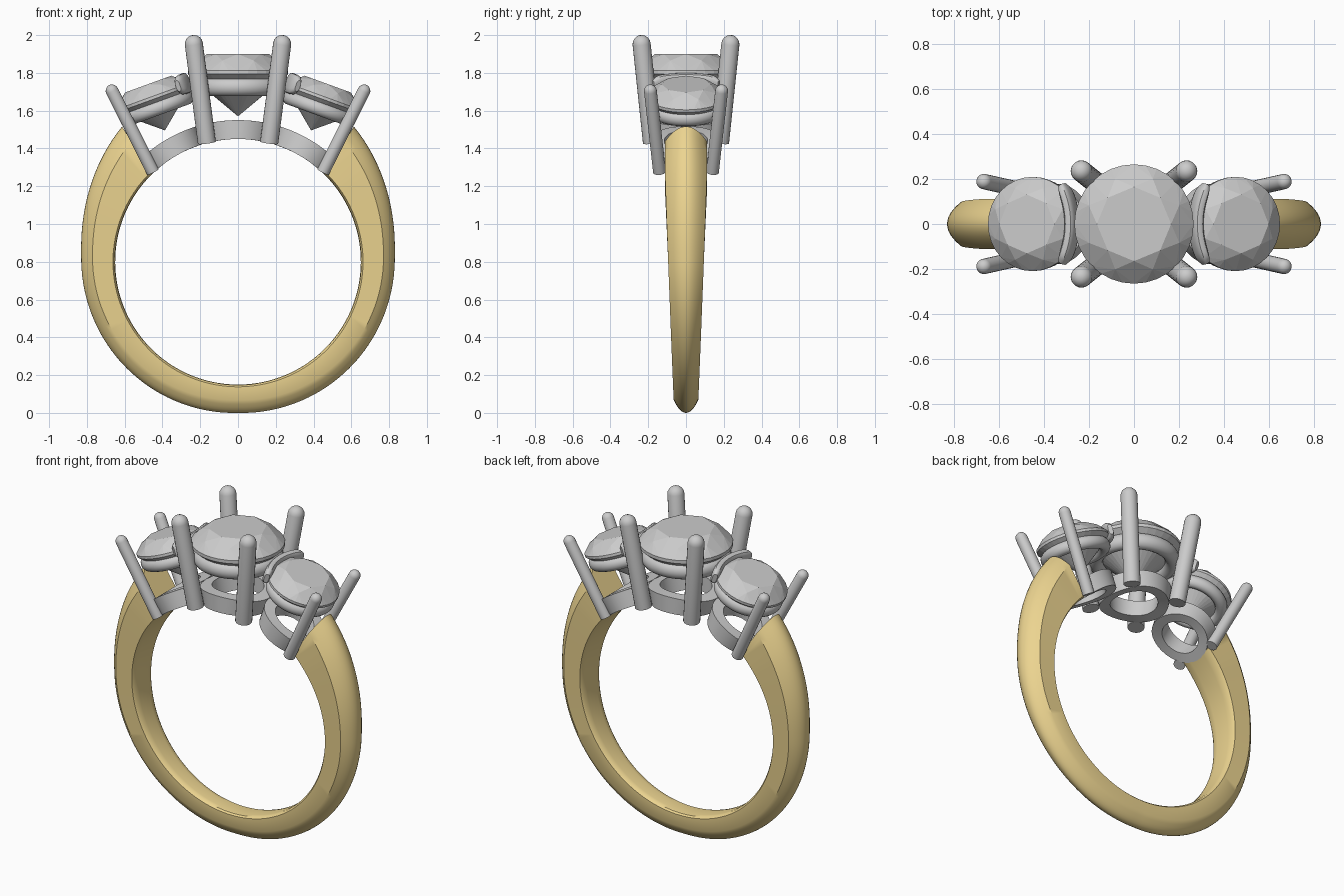
import bpy, bmesh
from math import sin, cos, pi, radians
from mathutils import Vector, Matrix

if "Cube" in bpy.data.objects:
    bpy.data.objects.remove(bpy.data.objects["Cube"])

CZ, R_IN = 0.80, 0.65          # finger hole centre height and radius

gold = bpy.data.materials.new("gold")
gold.diffuse_color = (0.84, 0.66, 0.28, 1)
gold.use_nodes = True
gold.node_tree.nodes["Principled BSDF"].inputs["Base Color"].default_value = gold.diffuse_color


def finish(name, bm, smooth=True, mat=None):
    bmesh.ops.recalc_face_normals(bm, faces=bm.faces[:])
    me = bpy.data.meshes.new(name)
    bm.to_mesh(me)
    bm.free()
    ob = bpy.data.objects.new(name, me)
    bpy.context.collection.objects.link(ob)
    if mat:
        me.materials.append(mat)
    if smooth:
        bpy.ops.object.select_all(action='DESELECT')
        ob.select_set(True)
        bpy.context.view_layer.objects.active = ob
        bpy.ops.object.shade_smooth_by_angle(angle=radians(35))
    return ob


def loft(name, rings, loop=False, mat=None):
    """Skin closed cross-sections; cap the ends unless the path loops."""
    bm = bmesh.new()
    vs = [[bm.verts.new(p) for p in r] for r in rings]
    n = len(vs[0])
    for i in range(len(vs) - (0 if loop else 1)):
        a, b = vs[i], vs[(i + 1) % len(vs)]
        for j in range(n):
            k = (j + 1) % n
            bm.faces.new((a[j], a[k], b[k], b[j]))
    if not loop:
        bm.faces.new(vs[0])
        bm.faces.new(vs[-1])
    return finish(name, bm, True, mat)


def circle(r, z, n, off=0.0):
    return [Vector((r * cos(2 * pi * (i + off) / n), r * sin(2 * pi * (i + off) / n), z))
            for i in range(n)]


def stone(name, s, m):
    """Round cut stone, girdle at local z = 0, as the hull of its facet corners."""
    pts = (circle(.165, .095, 8) + circle(.218, .06, 8, .5) + circle(.265, .008, 32)
           + circle(.265, -.012, 32) + circle(.20, -.068, 8) + [Vector((0, 0, -.235))])
    bm = bmesh.new()
    for p in pts:
        bm.verts.new(m @ (p * s))
    bmesh.ops.convex_hull(bm, input=bm.verts[:])
    bmesh.ops.dissolve_limit(bm, angle_limit=radians(1), verts=bm.verts[:], edges=bm.edges[:])
    finish(name, bm, False)


def seat_ring(name, r, z, hr, hz, m):
    """Rounded ring under a stone."""
    rings = []
    for i in range(48):
        a = 2 * pi * i / 48
        rings.append([m @ Vector(((r + hr * cos(t)) * cos(a), (r + hr * cos(t)) * sin(a),
                                  z + hz * sin(t)))
                      for t in [2 * pi * j / 14 for j in range(14)]])
    loft(name, rings, True)


def prong(name, base, tip, r):
    """Straight round claw with a domed tip."""
    base, tip = Vector(base), Vector(tip)
    d = tip - base
    m = Matrix.Translation(base) @ d.to_track_quat('Z', 'Y').to_matrix().to_4x4()
    ln = d.length
    prof = [(r, 0), (r, ln - r)]
    prof += [(r * cos(t), ln - r + r * sin(t)) for t in [radians(a) for a in (20, 40, 60, 78)]]
    loft(name, [[m @ p for p in circle(q, z, 20)] for q, z in prof])


def gallery_ring(name, theta0, r1, r2, side=1):
    """Flat ring under a stone, bent to follow the finger hole."""
    rings = []
    for i in range(48):
        a = 2 * pi * i / 48
        ring = []
        for rho, h in ((r1, 0), (r2, 0), (r2, .1), (r1, .1)):
            th = theta0 + rho * cos(a) / 0.7
            R = R_IN + h
            ring.append(Vector((side * R * sin(th), rho * sin(a), CZ + R * cos(th))))
        rings.append(ring)
    loft(name, rings, True)


# Band: flat sides, domed outside, widening towards the stones
def band_section(t):
    """t runs -1..1 from the left end through the bottom to the right end."""
    side = 1 if t >= 0 else -1
    f = -90 + 137.5 * abs(t)                       # degrees above the side of the ring
    up = max(f, 0) / 47.5
    r_out = 0.80 + 0.03 * min(1, (f + 90) / 90) + 0.113 * up ** 1.5
    dome = 0.068 - 0.008 * min(1, (f + 90) / 90) + 0.033 * up ** 1.5
    w = 0.065 + 0.047 * min(1, (1 + sin(radians(f))) / 1.6)
    pts = [(R_IN + .012, w), (r_out - dome, w)]
    pts += [(r_out - dome * (k / 6) ** 2, w * k / 6) for k in range(5, -6, -1)]
    pts += [(r_out - dome, -w), (R_IN + .012, -w), (R_IN + .003, -.85 * w),
            (R_IN, -.5 * w), (R_IN, .5 * w), (R_IN + .003, .85 * w)]
    out = []
    for r, y in pts:
        g = f + up ** 4 * (3.2 * (r - R_IN) / .29 - 1.3)   # slanted end face
        out.append(Vector((side * r * cos(radians(g)), y, CZ + r * sin(radians(g)))))
    return out


loft("band", [band_section(-1 + 2 * i / 120) for i in range(121)], False, gold)

# Centre stone and its setting
centre = Matrix.Translation((0, 0, 1.805))
stone("centre_stone", 1.0, centre)
seat_ring("centre_seat", .215, -.08, .042, .048, centre)
gallery_ring("centre_gallery", 0, .14, .205)
for sx in (1, -1):
    for sy in (1, -1):
        prong("centre_prong", (.165 * sx, .18 * sy, 1.43), (.24 * sx, .24 * sy, 2.0), .048)

# Side stones, each leaning outwards
for s, label in ((1, "right"), (-1, "left")):
    m = Matrix.Translation((.45 * s, 0, 1.67)) @ Matrix.Rotation(radians(20 * s), 4, 'Y')
    stone(label + "_stone", .79, m)
    seat_ring(label + "_seat", .168, -.062, .034, .038, m)
    gallery_ring(label + "_gallery", radians(31.5), .115, .178, s)
    for sy in (1, -1):
        prong(label + "_prong", (.45 * s, .14 * sy, 1.275), (.682 * s, .192 * sy, 1.735), .034)
    # Curved lip holding the inner edge of the side stone
    rings = []
    for i in range(21):
        u = -1 + i / 10
        a = radians(29) * u
        k = max(.3, (1 - abs(u) ** 10)) ** .5
        ring = []
        for j in range(16):
            t = 2 * pi * j / 16
            c, e = cos(t), sin(t)
            dr = .025 * k * (abs(c) ** .7) * (1 if c > 0 else -1)
            dz = .055 * k * (abs(e) ** .7) * (1 if e > 0 else -1)
            ring.append(m @ Vector((s * (.17 - (.36 + dr) * cos(a)), (.36 + dr) * sin(a),
                                    .012 + dz)))
        rings.append(ring)
    loft(label + "_lip", rings)
